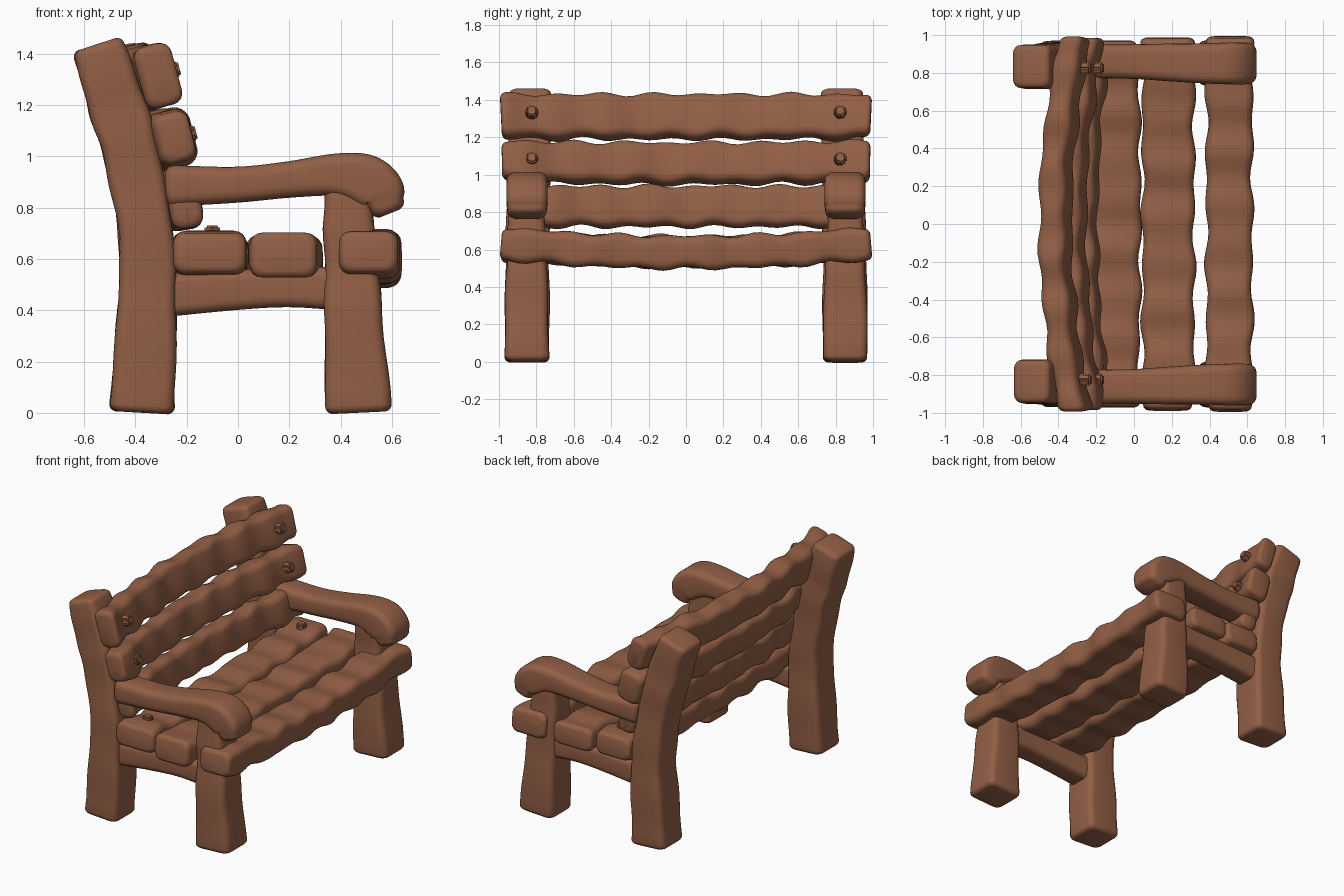
import bpy, bmesh, math, random
from mathutils import Vector

random.seed(4)
if "Cube" in bpy.data.objects:
    bpy.data.objects.remove(bpy.data.objects["Cube"])

wood = bpy.data.materials.new("warm brown wood")
wood.use_nodes = True
COLOUR = (0.29, 0.115, 0.06, 1)
wood.diffuse_color = COLOUR
wood.node_tree.nodes["Principled BSDF"].inputs["Base Color"].default_value = COLOUR


def spline(keys, steps=6):
    """Catmull-Rom through tuples of equal length."""
    k = [Vector(p) for p in keys]
    k = [2 * k[0] - k[1]] + k + [2 * k[-1] - k[-2]]
    out = []
    for a, b, c, d in zip(k, k[1:], k[2:], k[3:]):
        for i in range(steps):
            t = i / steps
            out.append(b + (c - a) * (t / 2)
                       + (2 * a - 5 * b + 4 * c - d) * (t * t / 2)
                       + (3 * b - a - 3 * c + d) * (t ** 3 / 2))
    return out + [k[-2]]


def beam(name, path, sizes, side, corner=0.04, cap=0.03, wobble=0.0):
    """Soft-edged timber: rounded rectangle swept along a path, with rounded ends."""
    pts, dims = spline(path), spline(sizes)
    side = Vector(side).normalized()
    tangents = [(pts[min(i + 1, len(pts) - 1)] - pts[max(i - 1, 0)]).normalized()
                for i in range(len(pts))]
    phase = [random.uniform(0, math.tau) for _ in range(4)]
    rings = []
    for i, (p, d, t) in enumerate(zip(pts, dims, tangents)):
        w = [wobble * math.sin(i * (0.5 + 0.17 * n) + phase[n]) for n in range(4)]
        up = side.cross(t)
        rings.append((p + side * w[0] * 0.6 + up * w[1] * 0.6, t, d[0] + w[2], d[1] + w[3]))

    def end_rings(ring, sign):
        p, t, a, b = ring
        for n in range(1, 5):
            ang = math.radians(20 * n)
            s = cap * (1 - math.cos(ang))
            yield p + t * sign * cap * math.sin(ang), t, a - s, b - s

    rings = list(end_rings(rings[0], -1))[::-1] + rings + list(end_rings(rings[-1], 1))
    bm = bmesh.new()
    loops = []
    for p, t, a, b in rings:
        up = side.cross(t)
        loop = []
        for q in range(4):
            sx, sy = ((1, 1), (-1, 1), (-1, -1), (1, -1))[q]
            for n in range(5):
                ang = math.radians(90 * q + 22.5 * n)
                u = sx * (a - corner) + corner * math.cos(ang)
                v = sy * (b - corner) + corner * math.sin(ang)
                loop.append(bm.verts.new(p + side * u + up * v))
        loops.append(loop)
    for l0, l1 in zip(loops, loops[1:]):
        for i in range(len(l0)):
            j = (i + 1) % len(l0)
            bm.faces.new((l0[i], l0[j], l1[j], l1[i]))
    bm.faces.new(loops[0][::-1])
    bm.faces.new(loops[-1])
    return finish(name, bm)


def finish(name, bm):
    bmesh.ops.recalc_face_normals(bm, faces=bm.faces)
    mesh = bpy.data.meshes.new(name)
    bm.to_mesh(mesh)
    bm.free()
    mesh.materials.append(wood)
    obj = bpy.data.objects.new(name, mesh)
    bpy.context.collection.objects.link(obj)
    bpy.ops.object.select_all(action="DESELECT")
    obj.select_set(True)
    bpy.context.view_layer.objects.active = obj
    bpy.ops.object.shade_smooth_by_angle(angle=math.radians(45))
    return obj


def plank(name, x, z, thick, height, tilt, half_length, bow):
    """Long board running along y, bowed at its middle by (dx, dz)."""
    path = []
    for t in (-1, -0.75, -0.5, -0.25, 0, 0.25, 0.5, 0.75, 1):
        f = 1 - t * t
        path.append((x + bow[0] * f, t * (half_length - 0.03), z + bow[1] * f))
    a = math.radians(tilt)
    beam(name, path, [(thick, height)] * len(path), (math.cos(a), 0, math.sin(a)),
         corner=0.045, wobble=0.008)


def peg(name, centre, axis):
    """Blunt six-sided wooden peg."""
    bm = bmesh.new()
    bmesh.ops.create_cone(bm, cap_ends=True, segments=6, radius1=0.042, radius2=0.033, depth=0.07)
    bmesh.ops.bevel(bm, geom=bm.edges[:], offset=0.008, segments=2, affect="EDGES")
    obj = finish(name, bm)
    obj.location = centre
    obj.rotation_euler = Vector(axis).to_track_quat("Z", "Y").to_euler()


# Back boards, leaning and bowed backwards
plank("back_board_top", -0.315, 1.31, 0.07, 0.118, 15, 0.99, (-0.1, 0))
plank("back_board_middle", -0.25, 1.07, 0.075, 0.108, 14, 0.985, (-0.09, -0.01))
plank("back_board_bottom", -0.205, 0.83, 0.065, 0.108, 10, 0.94, (-0.06, 0))

# Seat boards, sagging at the middle
plank("seat_board_back", -0.115, 0.62, 0.135, 0.083, 0, 0.97, (0.015, -0.03))
plank("seat_board_middle", 0.182, 0.62, 0.137, 0.08, 0, 0.985, (0, -0.035))
plank("seat_board_front", 0.505, 0.63, 0.122, 0.088, 0, 0.99, (0, -0.045))

for label, s in (("right", -1), ("left", 1)):
    # Rear post, curving backwards as it rises
    beam("rear_post_" + label,
         [(-0.375, s * 0.85, 0.03), (-0.355, s * 0.85, 0.4), (-0.36, s * 0.845, 0.7),
          (-0.415, s * 0.84, 1.0), (-0.472, s * 0.835, 1.2), (-0.54, s * 0.835, 1.41)],
         [(0.12, 0.127), (0.118, 0.115), (0.115, 0.106),
          (0.115, 0.108), (0.115, 0.112), (0.115, 0.1)], (0, 1, 0), wobble=0.003)
    # Front leg, tapering up to the armrest
    beam("front_leg_" + label,
         [(0.468, s * 0.85, 0.03), (0.45, s * 0.852, 0.4), (0.435, s * 0.852, 0.65),
          (0.43, s * 0.85, 0.86)],
         [(0.12, 0.128), (0.112, 0.112), (0.1, 0.1), (0.095, 0.095)], (0, 1, 0), wobble=0.003)
    # Armrest with a drooping rounded end
    beam("armrest_" + label,
         [(-0.25, s * 0.862, 0.885), (0, s * 0.86, 0.89), (0.2, s * 0.855, 0.91),
          (0.38, s * 0.85, 0.928), (0.49, s * 0.85, 0.91), (0.555, s * 0.85, 0.865),
          (0.58, s * 0.85, 0.81)],
         [(0.09, 0.08), (0.092, 0.07), (0.1, 0.071), (0.106, 0.083), (0.11, 0.1),
          (0.11, 0.095), (0.105, 0.07)], (0, 1, 0), corner=0.045, cap=0.035)
    # Side rail below the seat
    beam("side_rail_" + label,
         [(-0.33, s * 0.85, 0.455), (0, s * 0.85, 0.48), (0.2, s * 0.85, 0.49),
          (0.4, s * 0.85, 0.485)],
         [(0.085, 0.085), (0.08, 0.078), (0.08, 0.078), (0.085, 0.085)], (0, 1, 0))
    # Pegs
    peg("back_peg_top_" + label, (-0.262, s * 0.825, 1.335), (1, 0, 0.26))
    peg("back_peg_middle_" + label, (-0.197, s * 0.825, 1.085), (1, 0, 0.25))
    peg("seat_peg_" + label, (-0.1, s * 0.83, 0.695), (0, 0, 1))
